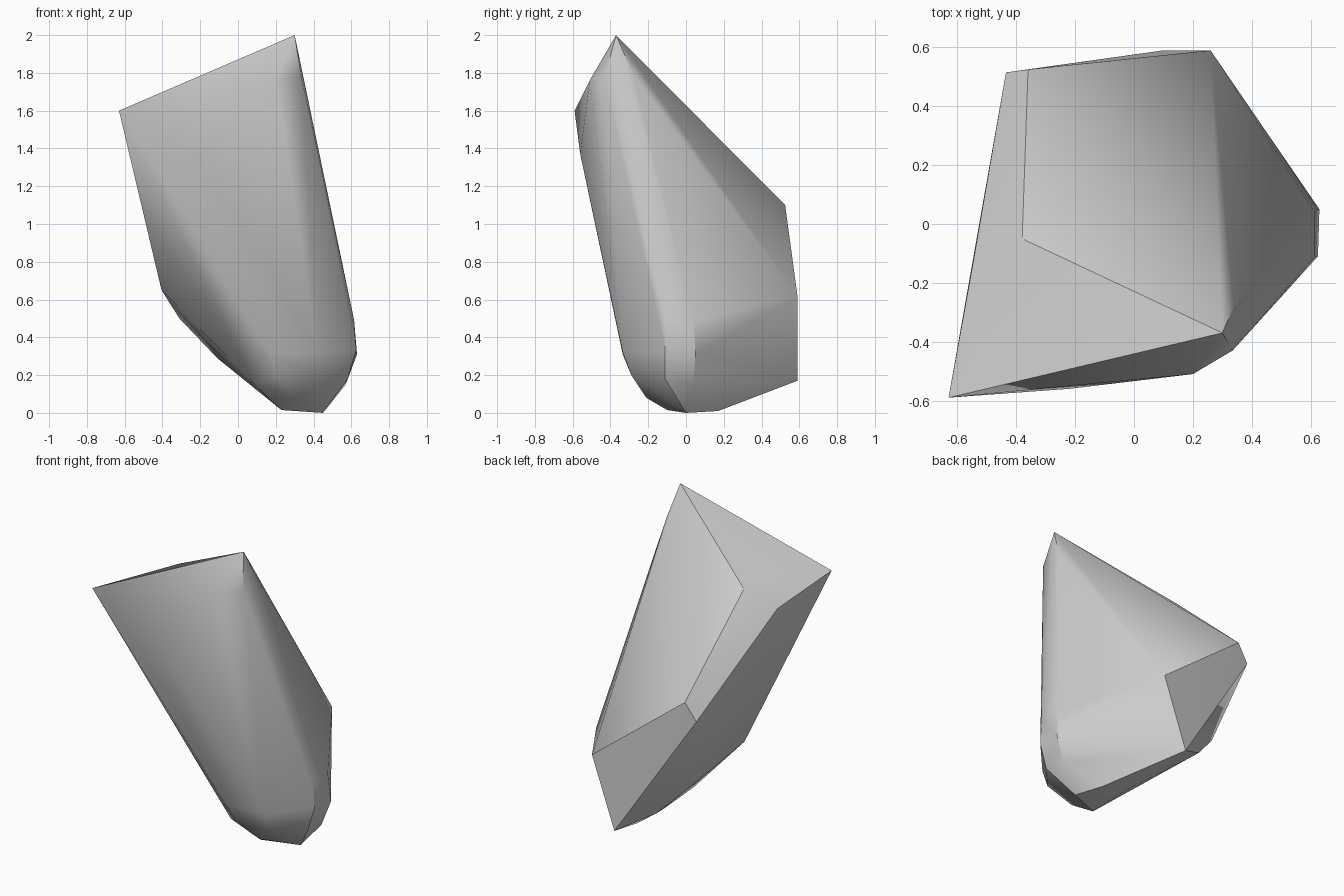
import bpy
import bmesh
import math

default_cube = bpy.data.objects.get("Cube")
if default_cube:
    bpy.data.objects.remove(default_cube, do_unlink=True)


def make_material(name, colour):
    material = bpy.data.materials.new(name)
    material.use_nodes = True
    material.diffuse_color = colour
    shader = next(n for n in material.node_tree.nodes if n.type == "BSDF_PRINCIPLED")
    shader.inputs["Base Color"].default_value = colour
    return material


def make_hull(name, corners, material, smooth_angle):
    """Wrap a convex skin around the corner points of a stone."""
    bm = bmesh.new()
    for corner in corners:
        bm.verts.new(corner)
    result = bmesh.ops.convex_hull(bm, input=bm.verts)
    # Points that fall inside the skin are dropped
    inside = {v for v in result["geom_interior"] + result["geom_unused"]
              if isinstance(v, bmesh.types.BMVert)}
    bmesh.ops.delete(bm, geom=list(inside), context="VERTS")
    bmesh.ops.recalc_face_normals(bm, faces=bm.faces)
    # Merge the triangles that lie flat against each other
    bmesh.ops.dissolve_limit(bm, angle_limit=math.radians(1),
                             verts=bm.verts, edges=bm.edges)
    mesh = bpy.data.meshes.new(name)
    bm.to_mesh(mesh)
    bm.free()
    mesh.materials.append(material)
    stone = bpy.data.objects.new(name, mesh)
    bpy.context.collection.objects.link(stone)
    bpy.ops.object.select_all(action="DESELECT")
    stone.select_set(True)
    bpy.context.view_layer.objects.active = stone
    bpy.ops.object.shade_smooth_by_angle(angle=math.radians(smooth_angle))
    return stone


# Slanted broken top: peak, far tip, front corners, rear corner
top_facet = [(.3, -.37, 2), (-.63, -.59, 1.6), (.2, -.51, 1.76),
             (.335, -.43, 1.78), (-.38, -.05, 1.62)]

# Nearly upright rear facet
rear_facet = [(.26, .59, .62), (-.36, .525, 1.1),
              (-.435, .515, .99), (.1, .59, .17)]

# Bulges along the long ridges
ridges = [(.34, -.28, 1.79), (.38, -.18, 1.5),
          (-.22, -.56, 1.37), (-.55, -.15, 1.5)]

# Narrow rounded strip on the left flank
left_flank = [(.615, -.11, .49), (.625, -.11, .33), (.58, -.11, .18),
              (.615, .04, .49), (.63, .05, .31), (.57, .04, .15)]

# Sloping underside of the right flank
right_flank = [(-.405, -.02, .65), (-.31, .34, .5), (-.11, .46, .29)]

# Rounded foot, from the resting points up to the front face
foot = [(.45, 0, 0), (.38, .17, .01), (.225, .18, .03), (.23, -.1, .015),
        (.3, -.21, .08), (.09, -.2, .15), (.2, -.29, .2), (.42, -.29, .2),
        (.17, -.335, .31), (.42, -.335, .32), (.09, -.35, .4)]

stone_grey = make_material("stone_grey", (.6, .6, .6, 1))
make_hull("stone_shard",
          top_facet + rear_facet + ridges + left_flank + right_flank + foot,
          stone_grey, smooth_angle=30)
